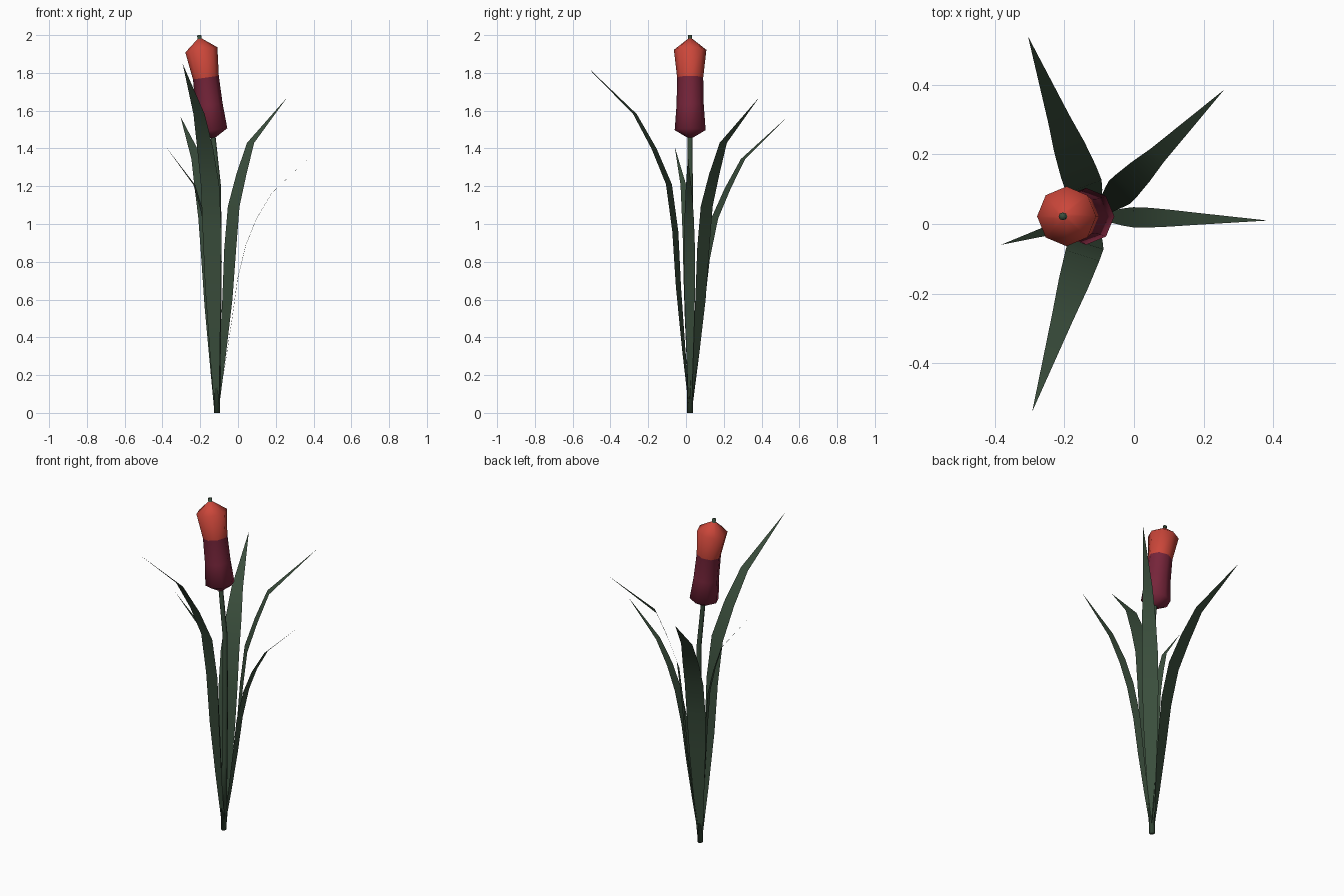
import bpy, math
from mathutils import Vector

if "Cube" in bpy.data.objects:
    bpy.data.objects.remove(bpy.data.objects["Cube"])

def material(name, rgb):
    m = bpy.data.materials.new(name)
    m.diffuse_color = (*rgb, 1)
    m.use_nodes = True
    m.node_tree.nodes["Principled BSDF"].inputs["Base Color"].default_value = m.diffuse_color
    return m

green = material("leaf green", (0.042, 0.075, 0.045))
maroon = material("maroon", (0.18, 0.018, 0.042))
red = material("red", (0.60, 0.062, 0.042))

CX, CY = -0.112, 0.022   # where the plant leaves the ground

def add_object(name, verts, faces, mats):
    me = bpy.data.meshes.new(name)
    me.from_pydata(verts, [], faces)
    for m in mats:
        me.materials.append(m)
    me.shade_smooth()
    ob = bpy.data.objects.new(name, me)
    bpy.context.collection.objects.link(ob)
    return ob

def tube(name, rings, mats, sides=8):
    """Loft rings of (x, z, radius) along a path bending in the xz plane."""
    verts, faces = [], []
    for i, (x, z, r) in enumerate(rings):
        a, b = rings[max(i - 1, 0)], rings[min(i + 1, len(rings) - 1)]
        d = Vector((b[0] - a[0], 0, b[1] - a[1])).normalized()
        side = Vector((d.z, 0, -d.x))
        for k in range(sides):
            t = 2 * math.pi * k / sides
            verts.append(Vector((x, CY, z)) + r * (math.cos(t) * side + math.sin(t) * Vector((0, 1, 0))))
    for i in range(len(rings) - 1):
        for k in range(sides):
            n = (k + 1) % sides
            faces.append((i * sides + k, i * sides + n, (i + 1) * sides + n, (i + 1) * sides + k))
    faces.append(tuple(reversed(range(sides))))
    faces.append(tuple(range((len(rings) - 1) * sides, len(rings) * sides)))
    return add_object(name, verts, faces, mats)

# Stem, bending to the left near the top
tube("stem", [(CX, 0, 0.016), (-0.106, 0.4, 0.016), (-0.101, 0.8, 0.015), (-0.104, 1.2, 0.014),
              (-0.131, 1.457, 0.013), (-0.17, 1.775, 0.012), (-0.206, 2.0, 0.011)], [green])

# Flower head, maroon below and red above the waist
head = tube("flower_head", [(-0.132, 1.457, 0.014), (-0.138, 1.497, 0.082), (-0.153, 1.63, 0.072),
                            (-0.17, 1.775, 0.069), (-0.194, 1.922, 0.086), (-0.203, 1.98, 0.012)], [maroon, red])
for p in head.data.polygons:
    p.material_index = 1 if p.center.z > 1.78 else 0

# Leaves: flat blades that arch outward and taper to a point
HEIGHT = [0, 0.18, 0.36, 0.52, 0.655, 0.757, 0.856, 1]
WIDTH = [0.25, 0.55, 0.85, 1, 0.98, 0.85, 0.6, 0]

def leaf(name, tip, width, reach):
    out = Vector((tip[0] - CX, tip[1] - CY, 0))
    side = Vector((-out.y, out.x, 0)).normalized()
    verts, faces = [], []
    for h, w, r in zip(HEIGHT, WIDTH, reach):
        c = Vector((CX, CY, h * tip[2])) + out * r
        if w:
            verts += [c - side * w * width / 2, c + side * w * width / 2]
        else:
            verts.append(c)
    n = len(HEIGHT) - 2
    for i in range(n):
        faces.append((2 * i, 2 * i + 2, 2 * i + 3, 2 * i + 1))
    faces.append((2 * n, 2 * n + 2, 2 * n + 1))
    add_object(name, verts, faces, [green])

leaf("leaf_back", (-0.305, 0.54, 1.57), 0.108, [0, 0.06, 0.115, 0.165, 0.25, 0.384, 0.54, 1])
leaf("leaf_back_right", (0.26, 0.387, 1.67), 0.09, [0, 0.08, 0.15, 0.19, 0.24, 0.35, 0.48, 1])
leaf("leaf_right", (0.385, 0.01, 1.36), 0.058, [0, 0.085, 0.16, 0.22, 0.31, 0.424, 0.586, 1])
leaf("leaf_front", (-0.293, -0.54, 1.848), 0.104, [0, 0.06, 0.11, 0.14, 0.2, 0.34, 0.52, 1])
leaf("leaf_left", (-0.383, -0.06, 1.41), 0.052, [0, 0.05, 0.09, 0.13, 0.18, 0.29, 0.44, 1])
